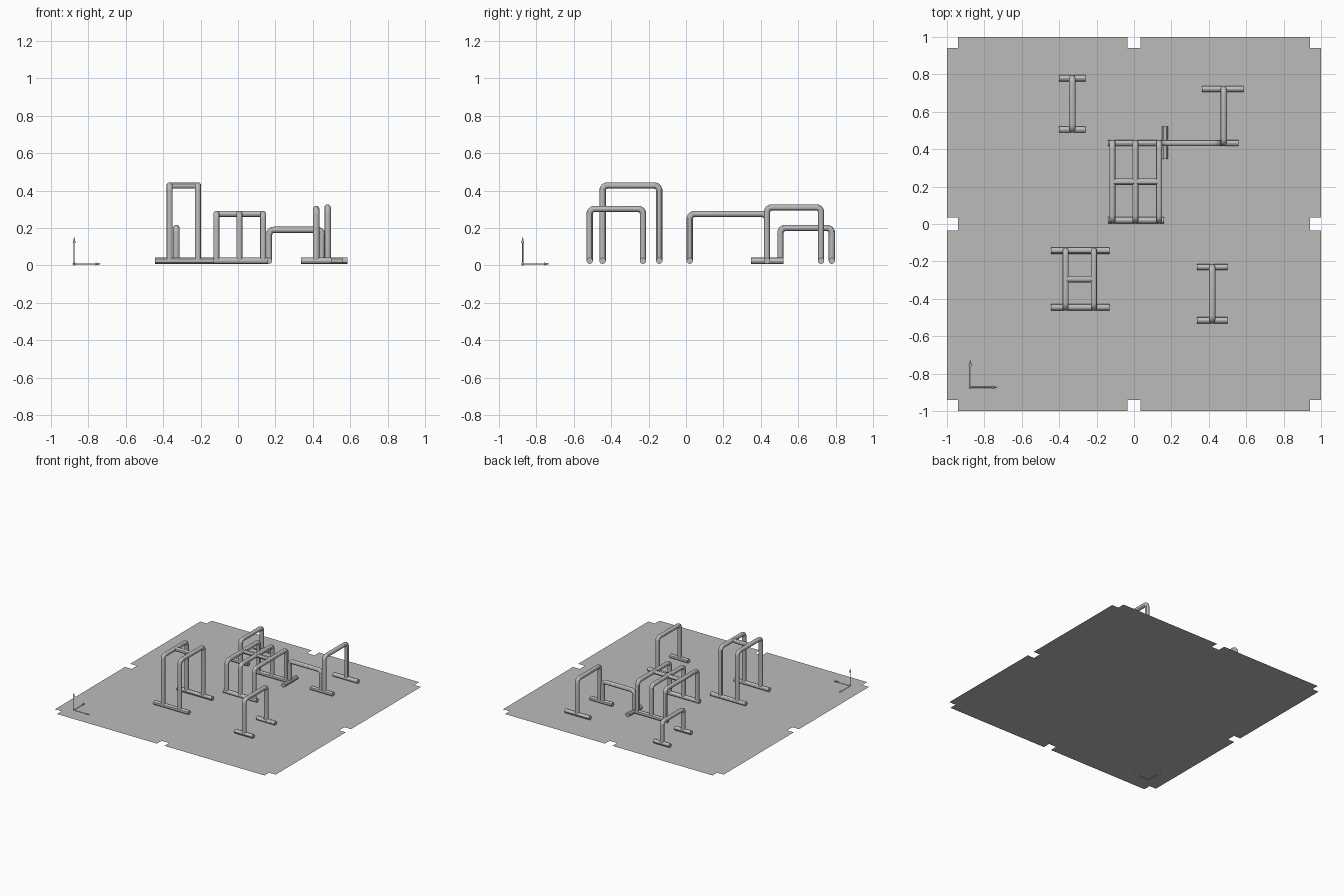
import bpy, bmesh
from math import pi, sin, cos
from mathutils import Vector, Matrix

cube = bpy.data.objects.get("Cube")
if cube:
    bpy.data.objects.remove(cube, do_unlink=True)

FLOOR = 0.008   # height of the ground sheet
R = 0.017       # pipe radius
FOOT_Z = FLOOR + R
BEND = 0.026    # pipe bend radius

grey = bpy.data.materials.new("plain_grey")
grey.use_nodes = True
colour = (0.5, 0.5, 0.5, 1)
grey.diffuse_color = colour
grey.node_tree.nodes["Principled BSDF"].inputs["Base Color"].default_value = colour


def mesh_object(name, bm):
    mesh = bpy.data.meshes.new(name)
    bm.to_mesh(mesh)
    bm.free()
    mesh.materials.append(grey)
    obj = bpy.data.objects.new(name, mesh)
    bpy.context.collection.objects.link(obj)
    return obj


def select_only(obj):
    bpy.ops.object.select_all(action='DESELECT')
    obj.select_set(True)
    bpy.context.view_layer.objects.active = obj


def pipe(name, points):
    """Round pipe along a path, with rounded inner corners."""
    pts = [Vector(p) for p in points]
    path = [pts[0]]
    for a, b, c in zip(pts, pts[1:], pts[2:]):
        u, v = (a - b).normalized(), (c - b).normalized()
        for i in range(7):
            t = i / 6 * pi / 2
            path.append(b + BEND * (u * (1 - sin(t)) + v * (1 - cos(t))))
    path.append(pts[-1])
    curve = bpy.data.curves.new(name, 'CURVE')
    curve.dimensions = '3D'
    curve.bevel_depth = R
    curve.bevel_resolution = 4
    curve.use_fill_caps = True
    spline = curve.splines.new('POLY')
    spline.points.add(len(path) - 1)
    for sp, p in zip(spline.points, path):
        sp.co = (*p, 1)
    curve.materials.append(grey)
    obj = bpy.data.objects.new(name, curve)
    bpy.context.collection.objects.link(obj)
    select_only(obj)
    bpy.ops.object.convert(target='MESH')
    bpy.ops.object.shade_smooth_by_angle()


def foot(name, x0, x1, y):
    pipe(name, [(x0, y, FOOT_Z), (x1, y, FOOT_Z)])


def hoop(name, a, b, z):
    """Upside-down U between two ground points."""
    pipe(name, [(*a, FOOT_Z), (*a, z), (*b, z), (*b, FOOT_Z)])


def stand(name, xs, y0, y1, z, front_foot, back_foot, brace=False):
    """Hoops running front to back on two cross feet, with an optional brace."""
    foot(name + "_front_foot", *front_foot, y0)
    foot(name + "_back_foot", *back_foot, y1)
    for i, x in enumerate(xs, 1):
        hoop(f"{name}_hoop_{i}", (x, y0), (x, y1), z)
    if brace:
        y = (y0 + y1) / 2
        pipe(name + "_brace", [(xs[0], y, z), (xs[-1], y, z)])


# Ground sheet with notched corners and edge centres
bm = bmesh.new()
side = [(-.94, -.94), (-.94, -1), (-.034, -1), (-.034, -.94),
        (.034, -.94), (.034, -1), (.94, -1)]
outline = []
for k in range(4):
    turn = Matrix.Rotation(k * pi / 2, 3, 'Z')
    outline += [bm.verts.new(turn @ Vector((x, y, FLOOR))) for x, y in side]
bm.faces.new(outline)
mesh_object("ground_sheet", bm)

# Pipe stands
wide = (-.139, .16)
stand("centre_stand", (-.115, .008, .134), .02, .433, .275, wide, wide, True)
tall = (-.444, -.13)
stand("tall_stand", (-.366, -.214), -.446, -.143, .427, tall, tall, True)
short = (-.402, -.258)
stand("low_stand", (-.33,), .505, .78, .2, short, short)
single = (.337, .501)
stand("front_stand", (.418,), -.515, -.23, .302, single, single)
stand("back_stand", (.479,), .433, .722, .31, (.36, .56), (.363, .585))

# Low rail joining the centre stand and the back stand
hoop("link_rail", (.166, .433), (.45, .433), .19)
pipe("link_rail_foot", [(.166, .348, FOOT_Z), (.166, .52, FOOT_Z)])

# Direction marker of three thin arrows
origin = Vector((-.876, -.873, FLOOR))
for name, turn in (("x", Matrix.Rotation(pi / 2, 4, 'Y')),
                   ("y", Matrix.Rotation(-pi / 2, 4, 'X')),
                   ("z", Matrix.Identity(4))):
    bm = bmesh.new()
    for r1, r2, start, end in ((.003, .003, 0, .115), (.008, 0, .113, .145)):
        bmesh.ops.create_cone(
            bm, cap_ends=True, segments=12, radius1=r1, radius2=r2, depth=end - start,
            matrix=Matrix.Translation(origin) @ turn @ Matrix.Translation((0, 0, (start + end) / 2)))
    arrow = mesh_object(f"marker_arrow_{name}", bm)
    select_only(arrow)
    bpy.ops.object.shade_smooth_by_angle()
